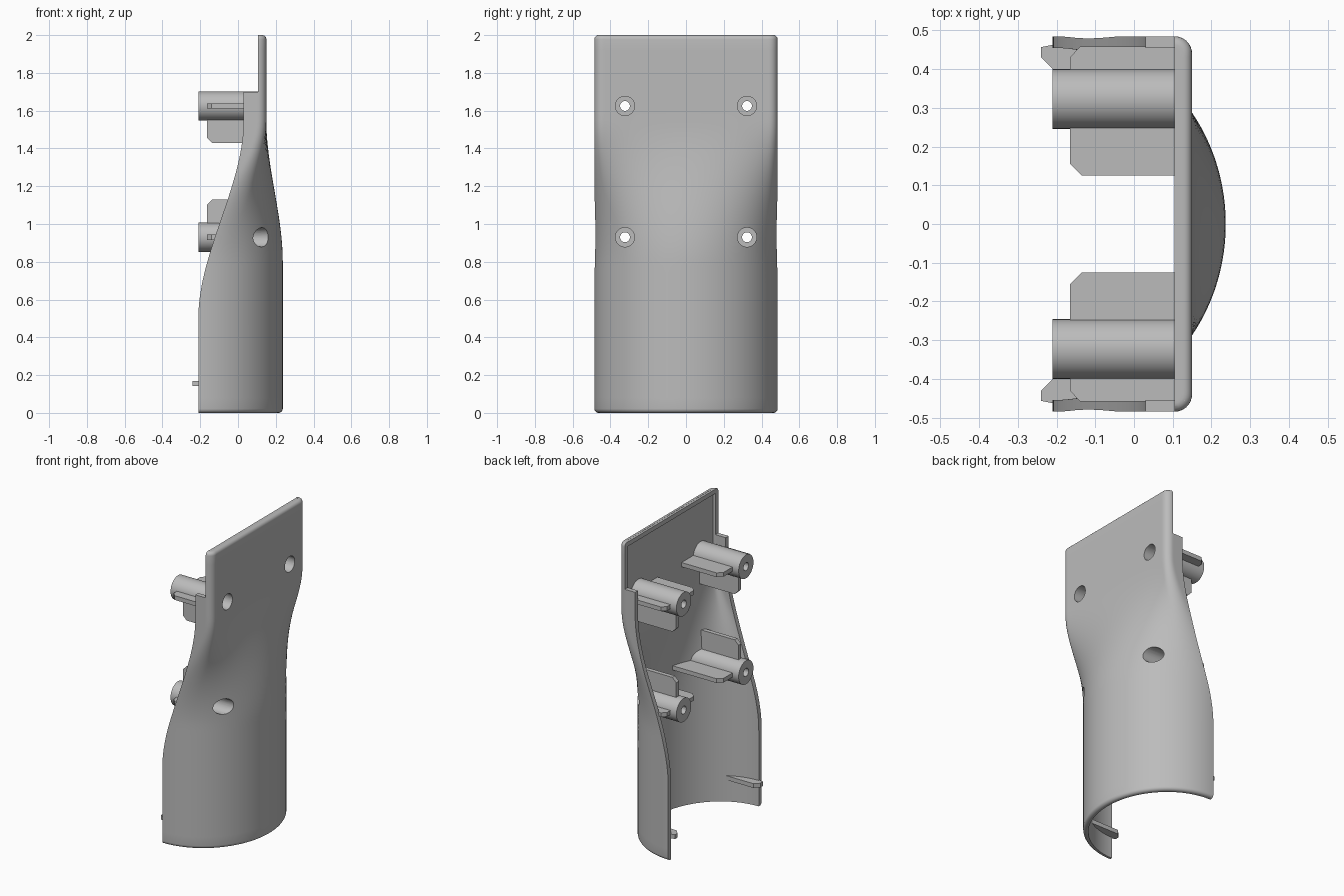
import bpy, bmesh, math

if "Cube" in bpy.data.objects:
    bpy.data.objects.remove(bpy.data.objects["Cube"])

HALF_W, WALL = 0.485, 0.03
BOSS_Y, BOSS_R = 0.323, 0.077

grey = bpy.data.materials.new("plain_grey")
grey.diffuse_color = (0.5, 0.5, 0.5, 1)
grey.use_nodes = True
grey.node_tree.nodes["Principled BSDF"].inputs["Base Color"].default_value = grey.diffuse_color


def ease(z, a, b):
    u = min(1, max(0, (z - a) / (b - a)))
    return u * u * (3 - 2 * u)


def front_x(y, z):
    """Outer surface: half ellipse at the bottom easing into a flat round-cornered plate."""
    y = min(abs(y), HALF_W)
    low = -0.21 + 0.447 * math.sqrt(max(0, 1 - (y / HALF_W) ** 2))
    r = 0.045
    k = max(0, y - (HALF_W - r))
    high = 0.105 + math.sqrt(max(0, r * r - k * k))
    s = ease(z, 0.8, 1.55)
    return low + (high - low) * s


def rim_x(z):
    return -0.21 + 0.24 * ease(z, 0.5, 1.55)


def half_section(z, inset, count):
    """Points from the centre line to the side rim, offset inwards."""
    ys = [HALF_W * math.sin(i / 200 * math.pi / 2) for i in range(201)]
    pts = [(front_x(y, z), y) for y in ys] + [(-0.4, HALF_W)]
    off = []
    for i, (x, y) in enumerate(pts):
        a, b = pts[max(i - 1, 0)], pts[min(i + 1, len(pts) - 1)]
        tx, ty = b[0] - a[0], b[1] - a[1]
        if i == 0:
            tx, ty = 0, 1
        if i >= 200:
            tx, ty = -1, 0
        d = math.hypot(tx, ty)
        off.append((x - ty / d * inset, y + tx / d * inset))
    # clip at the rim
    rim, line = rim_x(z), [off[0]]
    for p in off[1:]:
        q = line[-1]
        if p[0] < rim:
            f = (q[0] - rim) / (q[0] - p[0])
            line.append((rim, q[1] + (p[1] - q[1]) * f))
            break
        line.append(p)
    # even spacing
    dist = [0]
    for a, b in zip(line, line[1:]):
        dist.append(dist[-1] + math.dist(a, b))
    out, j = [], 0
    for i in range(count + 1):
        d = dist[-1] * i / count
        while j < len(line) - 2 and dist[j + 1] < d:
            j += 1
        f = (d - dist[j]) / max(1e-9, dist[j + 1] - dist[j])
        a, b = line[j], line[j + 1]
        out.append((a[0] + (b[0] - a[0]) * f, a[1] + (b[1] - a[1]) * f))
    return out


def finish(name, bm, smooth=True):
    bmesh.ops.recalc_face_normals(bm, faces=bm.faces)
    me = bpy.data.meshes.new(name)
    bm.to_mesh(me)
    bm.free()
    me.materials.append(grey)
    ob = bpy.data.objects.new(name, me)
    bpy.context.collection.objects.link(ob)
    return ob


def loft(name, rings):
    bm = bmesh.new()
    rows = [[bm.verts.new(p) for p in ring] for ring in rings]
    n = len(rows[0])
    for a, b in zip(rows, rows[1:]):
        for i in range(n):
            k = (i + 1) % n
            bm.faces.new((a[i], a[k], b[k], b[i]))
    return bm, rows


def prism(name, pts, z0, z1):
    bm, rows = loft(name, [[(x, y, z) for x, y in pts] for z in (z0, z1)])
    for row in rows:
        bm.faces.new(row)
    return finish(name, bm)


def box(name, x0, x1, y0, y1, z0, z1):
    return prism(name, [(x0, y0), (x1, y0), (x1, y1), (x0, y1)], z0, z1)


def circle(x, y, z, r, n=40):
    return [(x, y + r * math.cos(i * math.tau / n), z + r * math.sin(i * math.tau / n))
            for i in range(n)]


def cut(ob, cutter):
    m = ob.modifiers.new("cut", 'BOOLEAN')
    m.operation, m.solver, m.object = 'DIFFERENCE', 'EXACT', cutter
    cutter.hide_render = True
    cutter.hide_set(True)


def smooth(ob):
    bpy.ops.object.select_all(action='DESELECT')
    ob.select_set(True)
    bpy.context.view_layer.objects.active = ob
    for m in list(ob.modifiers):
        bpy.ops.object.modifier_apply(modifier=m.name)
    bpy.ops.object.shade_smooth_by_angle(angle=math.radians(30))


# Curved shell with rounded top and bottom edges
N, FIL = 60, 0.022
edge = [FIL * (1 - math.cos(i * math.pi / 10)) for i in range(6)]
heights = edge + [0.08 + 1.84 * i / 50 for i in range(51)] + [2 - e for e in reversed(edge)]
rings = []
for z in heights:
    d = max(0, FIL - min(z, 2 - z))
    inset = FIL - math.sqrt(max(0, FIL * FIL - d * d))
    outer, inner = half_section(z, inset, N), half_section(z, WALL, N)
    loop = outer[::-1] + [(x, -y) for x, y in outer[1:]]
    back = [(x, -y) for x, y in inner[:0:-1]] + inner
    rings.append([(x, y, z) for x, y in loop + back])
bm, rows = loft("shell", rings)
M = 2 * N + 1
for row in (rows[0], rows[-1]):
    for i in range(M - 1):
        bm.faces.new((row[i], row[i + 1], row[2 * M - 2 - i], row[2 * M - 1 - i]))
shell = finish("shell", bm)

# Step in the side walls near the top
cut(shell, box("step_cutter", -0.5, 0.105, -1, 1, 1.70, 2.2))
# Lip closing the recess under the top edge
box("top_lip", 0.105, 0.13, -0.457, 0.457, 1.97, 1.999)

# Screw bosses with stepped bores and support fins
bosses = []
for side, s in (("left", -1), ("right", 1)):
    for level, z, v0, v1, seat in (("lower", 0.93, 1.0, 1.13, 0.0),
                                   ("upper", 1.625, 1.43, 1.56, 0.05)):
        tag = f"{level}_{side}"
        y = s * BOSS_Y
        # boss, its root following the shell
        root = [(front_x(b, c) - 0.015, b, c) for _, b, c in circle(0, y, z, BOSS_R)]
        bm, rows = loft("boss", [circle(-0.21, y, z, BOSS_R), root])
        bm.faces.new(rows[0])
        hub = bm.verts.new((front_x(y, z) - 0.015, y, z))
        for i in range(40):
            bm.faces.new((rows[1][i], rows[1][(i + 1) % 40], hub))
        boss = finish(f"{tag}_boss", bm)
        # stepped screw hole
        bm, rows = loft("bore", [circle(-0.4, y, z, 0.026), circle(seat, y, z, 0.026),
                                 circle(seat, y, z, 0.051), circle(0.5, y, z, 0.051)])
        bm.faces.new(rows[0])
        bm.faces.new(rows[-1])
        bore = finish(f"{tag}_bore_cutter", bm)
        cut(shell, bore)
        cut(boss, bore)
        bosses.append(boss)
        # flat fins either side of the boss
        for name, y0, y1, tip in (("inner", 0.125, 0.26, 0), ("outer", 0.385, 0.458, 1)):
            ys = [y0 + (y1 - y0) * i / 6 for i in range(7)]
            pts = [(front_x(b, z) - 0.015, b) for b in ys]
            if tip:
                pts += [(-0.14, y1), (-0.165, y1 - 0.027), (-0.165, y0)]
            else:
                pts += [(-0.165, y1), (-0.165, y0 + 0.03), (-0.135, y0)]
            prism(f"{tag}_{name}_fin", [(x, s * b) for x, b in pts], z - 0.014, z + 0.014)
        # upright fin on the side facing the middle
        far, near = (v1, v0) if level == "lower" else (v0, v1)
        d = 0.028 if far > near else -0.028
        prof = [(0.118, near), (-0.165, near), (-0.165, far - d), (-0.137, far), (0.118, far)]
        bm, rows = loft("fin", [[(x, y + o, c) for x, c in prof] for o in (-0.014, 0.014)])
        for row in rows:
            bm.faces.new(row)
        finish(f"{tag}_upright_fin", bm)
    # locating tab near the bottom rim
    tab = [(-0.24, 0.457), (-0.24, 0.43), (-0.21, 0.40), (0.01, 0.40), (-0.1, 0.46), (-0.2, 0.465)]
    prism(f"{side}_locating_tab", [(x, s * b) for x, b in tab], 0.142, 0.17)

for ob in [shell] + bosses:
    smooth(ob)
